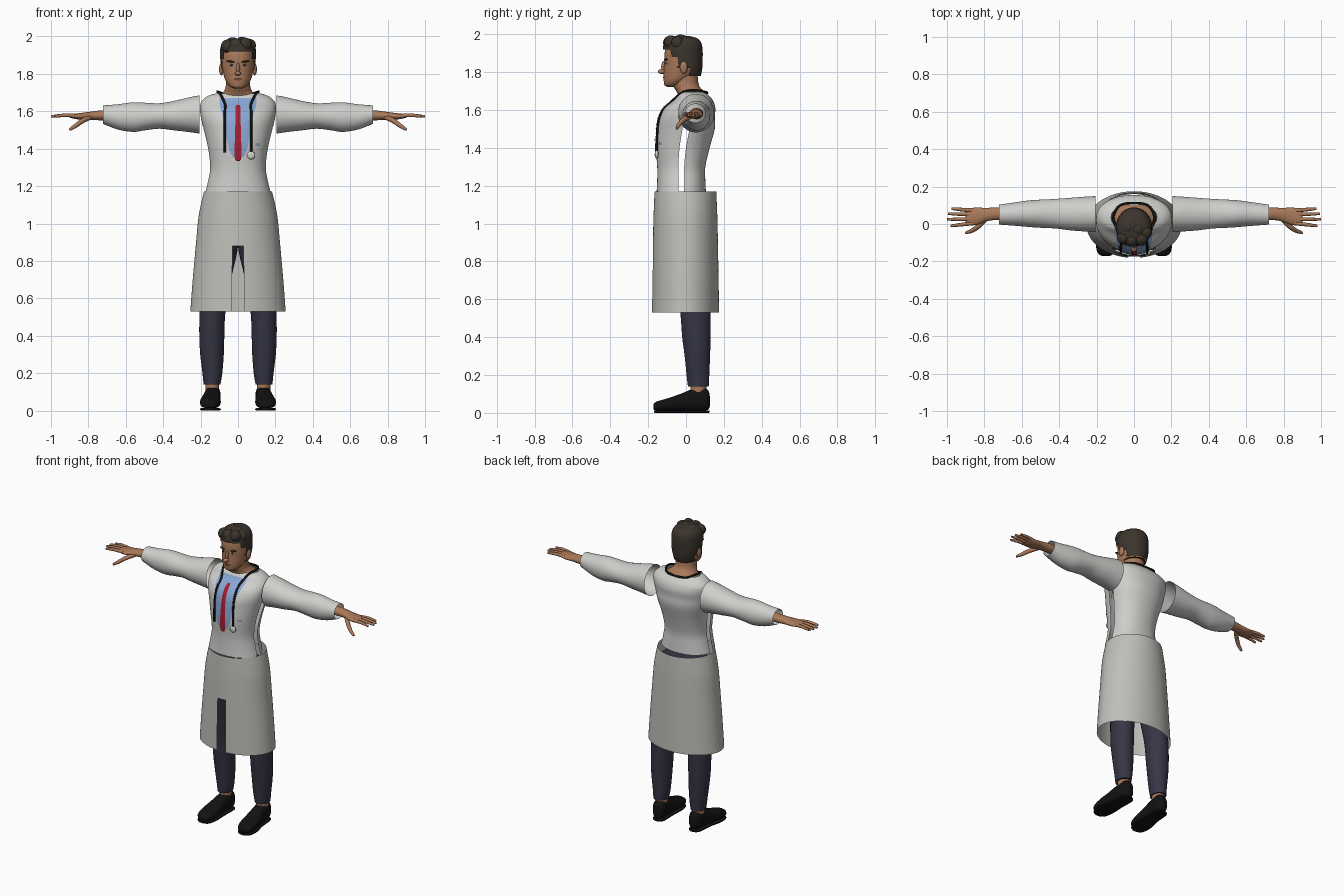
import bpy, bmesh, math
from mathutils import Vector

cube = bpy.data.objects.get("Cube")
if cube:
    bpy.data.objects.remove(cube, do_unlink=True)


def material(name, r, g, b):
    m = bpy.data.materials.new(name)
    m.use_nodes = True
    m.diffuse_color = (r, g, b, 1)
    bsdf = m.node_tree.nodes["Principled BSDF"]
    bsdf.inputs["Base Color"].default_value = (r, g, b, 1)
    bsdf.inputs["Roughness"].default_value = 0.8
    return m


SKIN = material("skin", 0.40, 0.19, 0.10)
LIP = material("lip", 0.27, 0.10, 0.06)
HAIR = material("dark_brown_hair", 0.045, 0.035, 0.026)
EYE = material("eye_white", 0.6, 0.58, 0.55)
COAT = material("coat_white", 0.62, 0.62, 0.60)
SKIRT = material("coat_skirt_grey", 0.52, 0.52, 0.49)
NAVY = material("trouser_navy", 0.036, 0.036, 0.06)
BLACK = material("black", 0.006, 0.006, 0.006)
BLUE = material("shirt_blue", 0.25, 0.39, 0.66)
RED = material("tie_red", 0.40, 0.013, 0.03)


def finish(name, bm, mat):
    bmesh.ops.recalc_face_normals(bm, faces=bm.faces)
    mesh = bpy.data.meshes.new(name)
    bm.to_mesh(mesh)
    bm.free()
    mesh.materials.append(mat)
    ob = bpy.data.objects.new(name, mesh)
    bpy.context.collection.objects.link(ob)
    bpy.ops.object.select_all(action='DESELECT')
    ob.select_set(True)
    bpy.context.view_layer.objects.active = ob
    bpy.ops.object.shade_smooth_by_angle(angle=math.radians(50))
    return ob


def dense(rows, k=4):
    """Catmull-Rom refinement of a list of tuples."""
    out = []
    for i in range(len(rows) - 1):
        quad = [Vector(rows[max(0, min(j, len(rows) - 1))]) for j in range(i - 1, i + 3)]
        p0, p1, p2, p3 = quad
        for s in range(k):
            t = s / k
            out.append(0.5 * (2 * p1 + (p2 - p0) * t + (2 * p0 - 5 * p1 + 4 * p2 - p3) * t * t
                              + (3 * p1 - p0 - 3 * p2 + p3) * t ** 3))
    return out + [Vector(rows[-1])]


def power(v, p):
    return math.copysign(abs(v) ** (2 / p), v)


def loft(name, rings, mat, axis='Z', n=32, p=2, cap=True, side=1, drop=None):
    """Rings are (position, centre a, centre b, radius a, radius b) along an axis."""
    bm = bmesh.new()
    loops = []
    for h, ca, cb, ra, rb in dense(rings):
        loop = []
        for i in range(n):
            t = 2 * math.pi * i / n
            a, b = ca + ra * power(math.cos(t), p), cb + rb * power(math.sin(t), p)
            x, y, z = {'X': (h, a, b), 'Y': (a, h, b), 'Z': (a, b, h)}[axis]
            loop.append(bm.verts.new((x * side, y, z)))
        loops.append(loop)
    for lo, hi in zip(loops, loops[1:]):
        for i in range(n):
            j = (i + 1) % n
            quad = (lo[i], lo[j], hi[j], hi[i])
            mid = sum((v.co for v in quad), Vector()) / 4
            if not (drop and drop(2 * math.pi * (i + 0.5) / n, mid)):
                bm.faces.new(quad)
    if cap:
        bm.faces.new(loops[0])
        bm.faces.new(loops[-1])
    bmesh.ops.delete(bm, geom=[v for v in bm.verts if not v.link_faces], context='VERTS')
    return finish(name, bm, mat)


def ball(name, loc, size, mat, tilt=0):
    bm = bmesh.new()
    bmesh.ops.create_uvsphere(bm, u_segments=20, v_segments=12, radius=1)
    bmesh.ops.scale(bm, vec=size, verts=bm.verts)
    ob = finish(name, bm, mat)
    ob.location, ob.rotation_euler.y = loc, tilt
    return ob


def tube(name, points, radius, mat, taper=1):
    cu = bpy.data.curves.new(name, 'CURVE')
    cu.dimensions, cu.bevel_depth, cu.bevel_resolution, cu.use_fill_caps = '3D', radius, 3, True
    pts = dense(points)
    sp = cu.splines.new('POLY')
    sp.points.add(len(pts) - 1)
    for i, (q, co) in enumerate(zip(sp.points, pts)):
        q.co = (*co, 1)
        q.radius = 1 + (taper - 1) * (i / (len(pts) - 1)) ** 3
    ob = bpy.data.objects.new(name, cu)
    bpy.context.collection.objects.link(ob)
    cu.materials.append(mat)
    bpy.ops.object.select_all(action='DESELECT')
    ob.select_set(True)
    bpy.context.view_layer.objects.active = ob
    bpy.ops.object.convert(target='MESH')
    bpy.ops.object.shade_smooth_by_angle(angle=math.radians(50))


# Coat body, open at the neck, hem and side seams
TORSO = [(1.17, 0, -.025, .174, .13), (1.23, 0, -.025, .16, .127), (1.3, 0, -.025, .149, .127),
         (1.4, 0, -.017, .16, .142), (1.5, 0, 0, .183, .152), (1.56, 0, .005, .197, .147),
         (1.61, 0, .02, .203, .135), (1.65, 0, .037, .197, .105), (1.68, 0, .035, .165, .082),
         (1.695, 0, .035, .122, .068)]
P = 2.2
loft("coat_body", TORSO, COAT, n=64, p=P, cap=False,
     drop=lambda t, c: abs(math.sin(t)) < .09 and c.z < 1.52)


def front_y(x, z):
    rows = dense(TORSO, 8)
    for a, b in zip(rows, rows[1:]):
        if a[0] <= z <= b[0]:
            r = a.lerp(b, (z - a[0]) / (b[0] - a[0]))
            return r[2] - r[4] * max(0, 1 - abs(x / r[3]) ** P) ** (1 / P)
    return 0


def patch(name, rows, mat, lift, cx=0, cols=12):
    """Thin sheet lying on the chest; rows are (height, half width)."""
    bm = bmesh.new()
    grid = []
    for z, w in dense(rows):
        xs = [cx + w * (2 * i / cols - 1) for i in range(cols + 1)]
        grid.append([bm.verts.new((x, front_y(x, z) - lift, z)) for x in xs])
    for lo, hi in zip(grid, grid[1:]):
        for i in range(cols):
            bm.faces.new((lo[i], lo[i + 1], hi[i + 1], hi[i]))
    return finish(name, bm, mat)


# Shirt, tie and badge
patch("shirt_front", [(1.35, .02), (1.38, .042), (1.45, .06), (1.55, .074), (1.62, .094),
                      (1.672, .1)], BLUE, .004)
patch("tie", [(1.335, .01), (1.36, .018), (1.45, .017), (1.55, .014), (1.61, .014),
              (1.635, .01)], RED, .008)
patch("badge", [(1.415, .012), (1.43, .012)], BLUE, .004, cx=.105)

# Coat skirt with a front slit
loft("coat_skirt", [(.53, 0, -.003, .255, .178), (.7, 0, -.003, .242, .175),
                    (.88, 0, -.003, .226, .172), (1.02, 0, -.003, .213, .169),
                    (1.1, 0, -.003, .199, .166), (1.17, 0, -.003, .182, .163)],
     SKIRT, n=96, cap=False,
     drop=lambda t, c: c.y < 0 and abs(math.cos(t)) < .13 and c.z < .88)

# Stethoscope
half = [(.07, front_y(.07, z) - .007, z) for z in (1.38, 1.46, 1.54, 1.6, 1.64)]
half += [(.095, -.02, 1.692), (.11, .04, 1.705), (.075, .1, 1.695)]
tube("stethoscope_tube", half + [(0, .112, 1.69)] + [(-x, y, z) for x, y, z in half[::-1]],
     .0065, BLACK)
ball("stethoscope_disc", (.07, -.155, 1.365), (.022, .01, .022), COAT)

# Neck and head
loft("neck", [(1.6, 0, .035, .1, .07), (1.67, 0, .035, .115, .075), (1.7, 0, .02, .082, .072),
              (1.73, 0, 0, .066, .068), (1.8, 0, -.01, .062, .07)], SKIN)
loft("head", [(1.722, 0, -.078, .018, .022), (1.731, 0, -.07, .04, .043), (1.75, 0, -.055, .059, .062),
              (1.775, 0, -.04, .071, .079), (1.81, 0, -.024, .08, .093), (1.85, 0, -.017, .086, .098),
              (1.9, 0, -.014, .087, .099), (1.94, 0, -.013, .08, .088), (1.965, 0, -.013, .055, .06),
              (1.975, 0, -.013, .02, .02)], SKIN, n=40)


def below_hairline(t, c):
    line = 1.925 if c.y < -.08 else 1.88 if c.y < -.045 else 1.825 if c.y < .02 else 1.78
    return c.z < line


loft("hair", [(1.77, 0, 0, .072, .076), (1.82, 0, -.007, .088, .093), (1.87, 0, -.011, .094, .099),
              (1.91, 0, -.016, .096, .104), (1.95, 0, -.018, .091, .1), (1.978, 0, -.018, .068, .078),
              (1.99, 0, -.018, .03, .036)], HAIR, n=56, drop=below_hairline)
for x, y, z in [(-.055, -.072, 1.948), (-.012, -.085, 1.955), (.038, -.08, 1.958),
                (.06, -.045, 1.952), (.02, -.03, 1.962), (-.03, -.02, 1.96)]:
    ball("hair_tuft", (x, y, z), (.036, .036, .036), HAIR)

# Face
ball("nose_bridge", (0, -.115, 1.828), (.01, .016, .032), SKIN, 0)
ball("nose_tip", (0, -.126, 1.803), (.016, .023, .013), SKIN)
ball("chin", (0, -.094, 1.74), (.028, .022, .016), SKIN)
ball("upper_lip", (0, -.112, 1.772), (.024, .01, .004), LIP)
ball("lower_lip", (0, -.11, 1.764), (.019, .01, .004), LIP)

for s, label in ((1, "left_"), (-1, "right_")):
    ball(label + "eye", (s * .034, -.102, 1.848), (.015, .009, .006), EYE)
    ball(label + "iris", (s * .034, -.108, 1.848), (.006, .005, .006), BLACK)
    ball(label + "eyebrow", (s * .037, -.106, 1.866), (.024, .01, .005), HAIR, -s * .12)
    ball(label + "ear", (s * .089, -.012, 1.825), (.012, .02, .033), SKIN)

    # Sleeve, forearm and hand
    loft(label + "sleeve", [(.207, .053, 1.583, .096, .102), (.26, .053, 1.582, .093, .093),
                            (.34, .053, 1.577, .087, .079), (.42, .055, 1.575, .079, .068),
                            (.5, .055, 1.572, .075, .074), (.56, .055, 1.569, .071, .079),
                            (.64, .053, 1.57, .062, .068), (.722, .05, 1.582, .053, .049)],
         COAT, axis='X', n=40, cap=False, side=s)
    loft(label + "hand", [(.64, .055, 1.58, .036, .03), (.74, .055, 1.578, .034, .026),
                          (.79, .05, 1.576, .036, .022), (.84, .042, 1.573, .046, .018),
                          (.88, .038, 1.574, .046, .013), (.9, .037, 1.575, .038, .009)],
         SKIN, axis='X', n=24, side=s)
    for name, y0, x1, y1 in [("little", .072, .975, .082), ("ring", .05, .995, .055),
                             ("middle", .026, 1.0, .025), ("index", .004, .98, -.01)]:
        tube(label + name + "_finger", [(s * .86, y0, 1.575), (s * .92, (y0 + y1) / 2, 1.579),
                                        (s * x1, y1, 1.573)], .0105, SKIN, .55)
    tube(label + "thumb", [(s * .785, .035, 1.57), (s * .83, -.01, 1.55), (s * .865, -.035, 1.525),
                           (s * .9, -.048, 1.502)], .0135, SKIN, .5)

    # Trouser leg, ankle and shoe
    loft(label + "trouser_leg", [(.14, .139, .065, .045, .055), (.2, .137, .063, .053, .06),
                                 (.3, .139, .06, .063, .067), (.4, .14, .055, .067, .075),
                                 (.53, .136, .05, .069, .08), (.7, .115, .04, .077, .09),
                                 (.85, .09, .02, .086, .1), (.95, .085, .01, .088, .105),
                                 (1.1, .08, 0, .088, .1)], NAVY, side=s)
    loft(label + "ankle", [(.08, .137, .065, .036, .04), (.13, .137, .065, .036, .042),
                           (.18, .137, .065, .036, .042)], SKIN, side=s, n=24)
    loft(label + "shoe", [(-.172, .15, .032, .018, .014), (-.155, .15, .036, .043, .024),
                          (-.1, .148, .044, .055, .032), (-.03, .143, .056, .05, .044),
                          (.03, .138, .068, .044, .056), (.09, .135, .073, .042, .061),
                          (.118, .135, .068, .03, .05), (.126, .135, .06, .012, .025)],
         BLACK, axis='Y', p=2.5, side=s)
    loft(label + "sole", [(-.17, .15, .007, .02, .006), (-.15, .15, .007, .046, .007),
                          (-.09, .148, .007, .056, .007), (0, .14, .007, .045, .007),
                          (.1, .135, .007, .04, .007), (.125, .135, .007, .015, .006)],
         BLACK, axis='Y', p=4, side=s)
